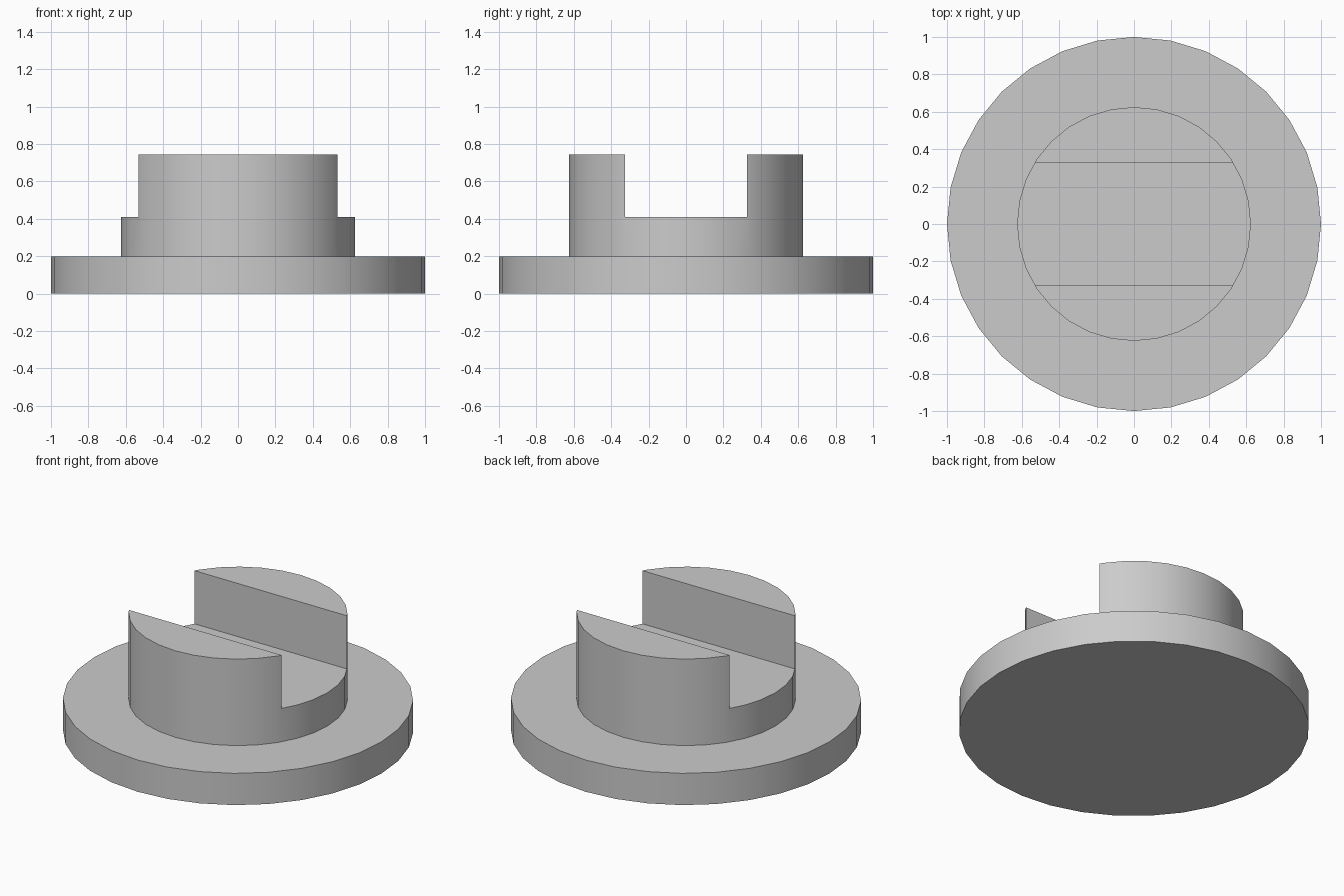
import bpy

if "Cube" in bpy.data.objects:
    bpy.data.objects.remove(bpy.data.objects["Cube"], do_unlink=True)

SIDES = 32
BASE_R, BASE_TOP = 1.0, 0.2
HUB_R, HUB_TOP = 0.625, 0.745
SLOT_HALF, SLOT_FLOOR = 0.325, 0.41

grey = bpy.data.materials.new("plain grey")
grey.use_nodes = True
grey.diffuse_color = (0.6, 0.6, 0.6, 1)
grey.node_tree.nodes["Principled BSDF"].inputs["Base Color"].default_value = (0.6, 0.6, 0.6, 1)


def disc(name, radius, bottom, top):
    bpy.ops.mesh.primitive_cylinder_add(vertices=SIDES, radius=radius, depth=top - bottom,
                                        location=(0, 0, (bottom + top) / 2))
    obj = bpy.context.object
    obj.name = name
    obj.data.materials.append(grey)
    return obj


def combine(target, tool, operation):
    """Apply a boolean, then discard the tool object."""
    mod = target.modifiers.new(operation.title(), 'BOOLEAN')
    mod.operation = operation
    mod.solver = 'EXACT'
    mod.object = tool
    bpy.ops.object.select_all(action='DESELECT')
    bpy.context.view_layer.objects.active = target
    target.select_set(True)
    bpy.ops.object.modifier_apply(modifier=mod.name)
    bpy.data.objects.remove(tool, do_unlink=True)


# Round hub, sunk into the flange
hub = disc("hub", HUB_R, BASE_TOP / 2, HUB_TOP)

# Straight slot across the hub, running left to right
bpy.ops.mesh.primitive_cube_add(size=1, location=(0, 0, SLOT_FLOOR + 0.5))
slot = bpy.context.object
slot.name = "slot_cutter"
slot.scale = (2, 2 * SLOT_HALF, 1)
slot.hide_render = True
slot.data.materials.append(grey)
bpy.context.view_layer.update()
combine(hub, slot, 'DIFFERENCE')

# Wide flange, joined with the hub into one solid
body = disc("slotted_flange", BASE_R, 0, BASE_TOP)
combine(body, hub, 'UNION')

# Smooth round walls, crisp rims and slot edges
bpy.ops.object.shade_smooth_by_angle(angle=0.52)
